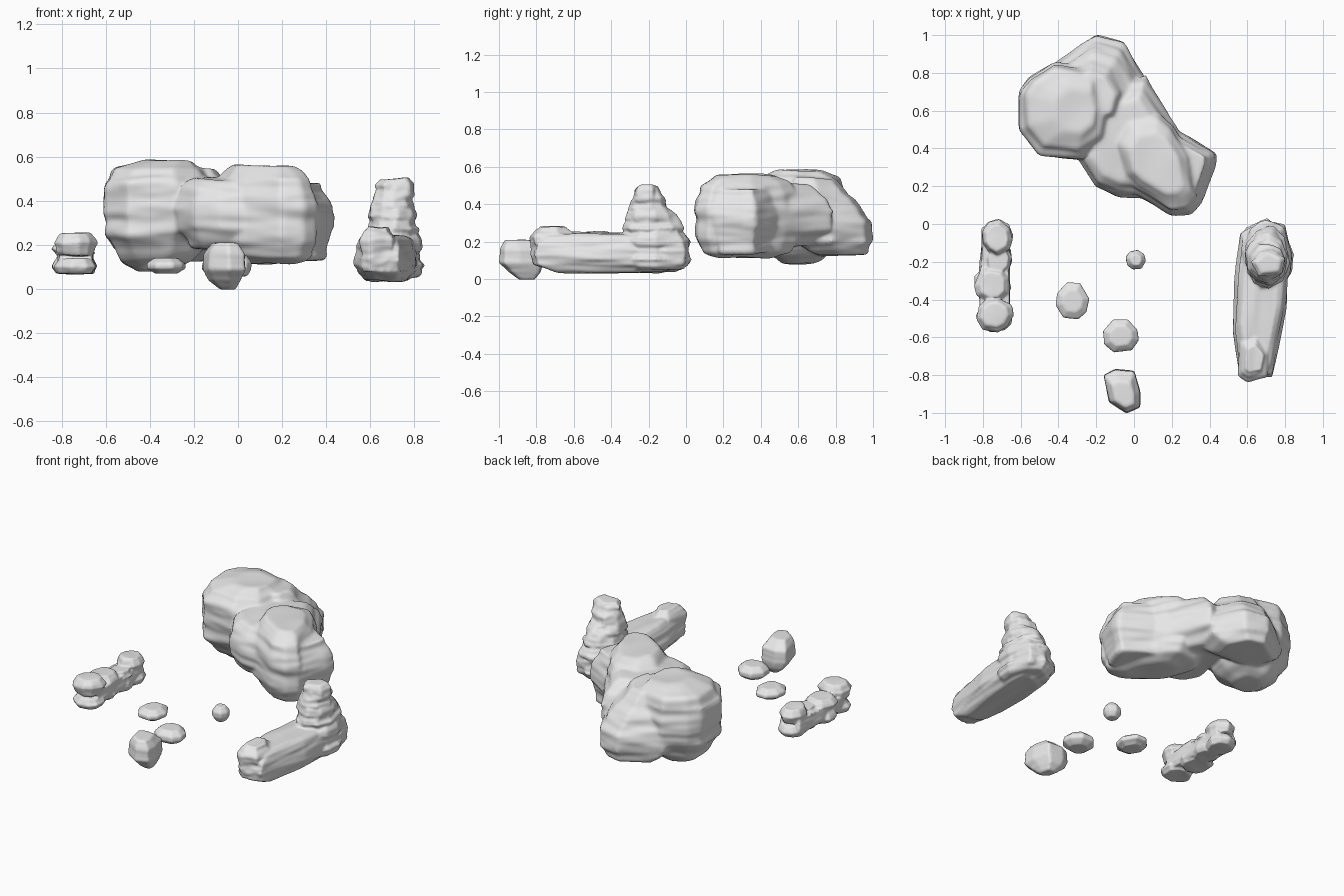
import bpy
import bmesh
import random
from math import cos, sin, tau
from mathutils import Vector, noise

cube = bpy.data.objects.get("Cube")
if cube:
    bpy.data.objects.remove(cube, do_unlink=True)

stone_grey = bpy.data.materials.new("stone_grey")
stone_grey.use_nodes = True
GREY = (0.8, 0.8, 0.8, 1.0)
stone_grey.diffuse_color = GREY
stone_grey.node_tree.nodes["Principled BSDF"].inputs["Base Color"].default_value = GREY

rng = random.Random(4)


def around(x, y, wx, wy, sides=9):
    """Uneven round outline about a centre, touching the given half widths."""
    start = rng.random()
    points = []
    for i in range(sides):
        a = tau * (i + start + rng.uniform(-0.2, 0.2)) / sides
        r = rng.uniform(0.98, 1.06)
        points.append((x + wx * r * cos(a), y + wy * r * sin(a)))
    return points


def add_stone(bm, outline, levels):
    """Convex stone: the outline repeated at levels of height, scale and optional x, y shift."""
    cx = sum(p[0] for p in outline) / len(outline)
    cy = sum(p[1] for p in outline) / len(outline)
    verts = []
    for z, s, *shift in levels:
        dx, dy = shift or (0, 0)
        verts += [bm.verts.new((cx + dx + (x - cx) * s, cy + dy + (y - cy) * s, z))
                  for x, y in outline]
    hull = bmesh.ops.convex_hull(bm, input=verts)
    inside = {g for g in hull["geom_interior"] if isinstance(g, bmesh.types.BMVert)}
    bmesh.ops.delete(bm, geom=list(inside), context="VERTS")


def formation(name, stones, voxel=0.008, rounding=8, grain=(3, 3, 20), ridge=0.012):
    """Fuse stones into one skin, round it and wear ridges into it."""
    bm = bmesh.new()
    for outline, levels in stones:
        add_stone(bm, outline, levels)
    raw = bpy.data.meshes.new(name)
    bm.to_mesh(raw)
    bm.free()
    obj = bpy.data.objects.new(name, raw)
    bpy.context.collection.objects.link(obj)
    fuse = obj.modifiers.new("fuse", "REMESH")
    fuse.mode = "VOXEL"
    fuse.voxel_size = voxel
    soften = obj.modifiers.new("soften", "SMOOTH")
    soften.iterations = rounding

    graph = bpy.context.evaluated_depsgraph_get()
    mesh = bpy.data.meshes.new_from_object(obj.evaluated_get(graph))
    obj.modifiers.clear()
    obj.data = mesh
    bpy.data.meshes.remove(raw)
    mesh.name = name
    normals = [v.normal.copy() for v in mesh.vertices]
    for v, n in zip(mesh.vertices, normals):
        spot = Vector([c * g for c, g in zip(v.co, grain)])
        wear = noise.noise(spot) + 0.5 * noise.noise(spot * 2.1)
        v.co += n * (voxel * 0.4 + ridge * wear)
    for p in mesh.polygons:
        p.use_smooth = True
    mesh.materials.clear()
    mesh.materials.append(stone_grey)


# large boulder formation
main = [(-0.60, 0.70), (-0.60, 0.50), (-0.50, 0.37), (-0.28, 0.35), (-0.15, 0.45),
        (-0.12, 0.60), (-0.18, 0.81), (-0.42, 0.85), (-0.55, 0.77)]
front = [(-0.12, 0.45), (-0.05, 0.57), (0.12, 0.60), (0.20, 0.53), (0.30, 0.36),
         (0.36, 0.12), (0.30, 0.06), (0.20, 0.05), (0.00, 0.17), (-0.08, 0.25)]
nub = [(0.20, 0.50), (0.36, 0.40), (0.435, 0.37), (0.43, 0.31), (0.37, 0.14), (0.20, 0.20)]
back = [(-0.44, 0.84), (-0.20, 1.00), (-0.05, 0.96), (0.05, 0.78), (0.00, 0.60),
        (-0.40, 0.62)]
saddle = [(-0.28, 0.33), (-0.20, 0.20), (-0.08, 0.15), (0.05, 0.15), (0.23, 0.48),
          (0.06, 0.78), (-0.20, 0.70)]
formation("boulder_formation", [
    (main, [(0.09, 0.35), (0.14, 0.65), (0.25, 0.99), (0.48, 1), (0.545, 0.82),
            (0.585, 0.45, 0.06, 0.0)]),
    (front, [(0.11, 0.5), (0.145, 0.84), (0.22, 0.98), (0.38, 1), (0.50, 0.88),
             (0.56, 0.6)]),
    (nub, [(0.14, 0.75, -0.02, 0), (0.25, 0.88), (0.34, 1), (0.48, 0.75, -0.03, 0)]),
    (back, [(0.13, 0.65, 0, 0.04), (0.2, 1), (0.30, 0.94), (0.44, 0.8, -0.03, -0.07),
            (0.54, 0.55, -0.05, -0.11)]),
    (saddle, [(0.19, 0.7), (0.27, 0.98), (0.36, 1), (0.44, 0.9), (0.50, 0.7)]),
], voxel=0.012, rounding=8, grain=(2.5, 2.5, 12), ridge=0.018)

# long lying slab with a layered spire at its back end
slab = [(0.56, -0.78), (0.60, -0.83), (0.73, -0.81), (0.80, -0.45), (0.82, -0.10),
        (0.80, 0.00), (0.70, 0.02), (0.57, -0.05), (0.54, -0.30), (0.53, -0.58)]
head = [(0.56, -0.80), (0.60, -0.83), (0.70, -0.81), (0.72, -0.68), (0.65, -0.58),
        (0.57, -0.62)]
tip = [(0.62, -0.20), (0.66, -0.28), (0.78, -0.26), (0.80, -0.18), (0.70, -0.13)]
spire = [  # centre x, centre y, half width x, half width y, bottom, top
    (0.70, -0.17, 0.14, 0.195, 0.05, 0.17),
    (0.70, -0.175, 0.14, 0.195, 0.15, 0.26),
    (0.70, -0.18, 0.125, 0.165, 0.22, 0.33),
    (0.70, -0.19, 0.118, 0.135, 0.28, 0.38),
    (0.70, -0.20, 0.105, 0.11, 0.33, 0.43),
    (0.71, -0.20, 0.085, 0.085, 0.38, 0.48),
]
layers = [(around(x, y, wx, wy), [(z0, 0.8), (z0 * 0.55 + z1 * 0.45, 1), (z1, 0.78)])
          for x, y, wx, wy, z0, z1 in spire]
formation("slab_and_spire", [
    (slab, [(0.04, 0.68), (0.08, 0.95), (0.13, 1), (0.19, 0.95), (0.24, 0.68)]),
    (head, [(0.08, 0.9), (0.22, 1), (0.28, 0.6)]),
    (tip, [(0.42, 0.85), (0.47, 1), (0.50, 0.75)]),
] + layers, rounding=5, grain=(9, 2, 20))

# low row of stacked stones on a narrow bed
bed = [(-0.80, -0.02), (-0.66, -0.02), (-0.66, -0.30), (-0.66, -0.50), (-0.81, -0.50),
       (-0.82, -0.30)]
row = [  # centre x, centre y, half width x, half width y, top
    (-0.725, -0.07, 0.085, 0.095, 0.24),
    (-0.72, -0.19, 0.08, 0.09, 0.20),
    (-0.75, -0.32, 0.10, 0.10, 0.22),
    (-0.735, -0.48, 0.10, 0.09, 0.25),
]
stack = [(bed, [(0.085, 0.92), (0.11, 1), (0.18, 0.95)])]
for x, y, wx, wy, top in row:
    stack += [
        (around(x, y, wx, wy), [(0.07, 0.8), (0.10, 1), (0.135, 0.75)]),
        (around(x, y, wx * 0.95, wy), [(0.155, 0.8), (top - 0.04, 1), (top, 0.7)]),
    ]
formation("stacked_row", stack, voxel=0.006, rounding=4, grain=(6, 6, 20), ridge=0.008)

# loose stones
lump = [(-0.16, -0.80), (-0.10, -0.77), (0.00, -0.78), (0.03, -0.89), (0.03, -0.97),
        (-0.04, -1.00), (-0.13, -0.94)]
formation("loose_stone_front",
          [(lump, [(0.0, 0.35, 0.01, 0.03), (0.04, 0.75, 0, 0.02), (0.09, 1),
                   (0.16, 0.95), (0.205, 0.6, 0, -0.02)])], rounding=4, ridge=0.004)
loose = [("middle", -0.07, -0.595, 0.095, 0.09, 0.06, 0.14),
         ("side", -0.325, -0.405, 0.088, 0.095, 0.07, 0.135),
         ("small", 0.01, -0.19, 0.05, 0.05, 0.06, 0.15)]
for label, x, y, wx, wy, z0, z1 in loose:
    belly = (z1 - z0) * 0.35
    formation("loose_stone_" + label,
              [(around(x, y, wx, wy, 8),
                [(z0, 0.6), (z0 + belly, 1), (z1 - belly, 0.98), (z1, 0.6)])],
              voxel=0.006, rounding=3, ridge=0.004)
